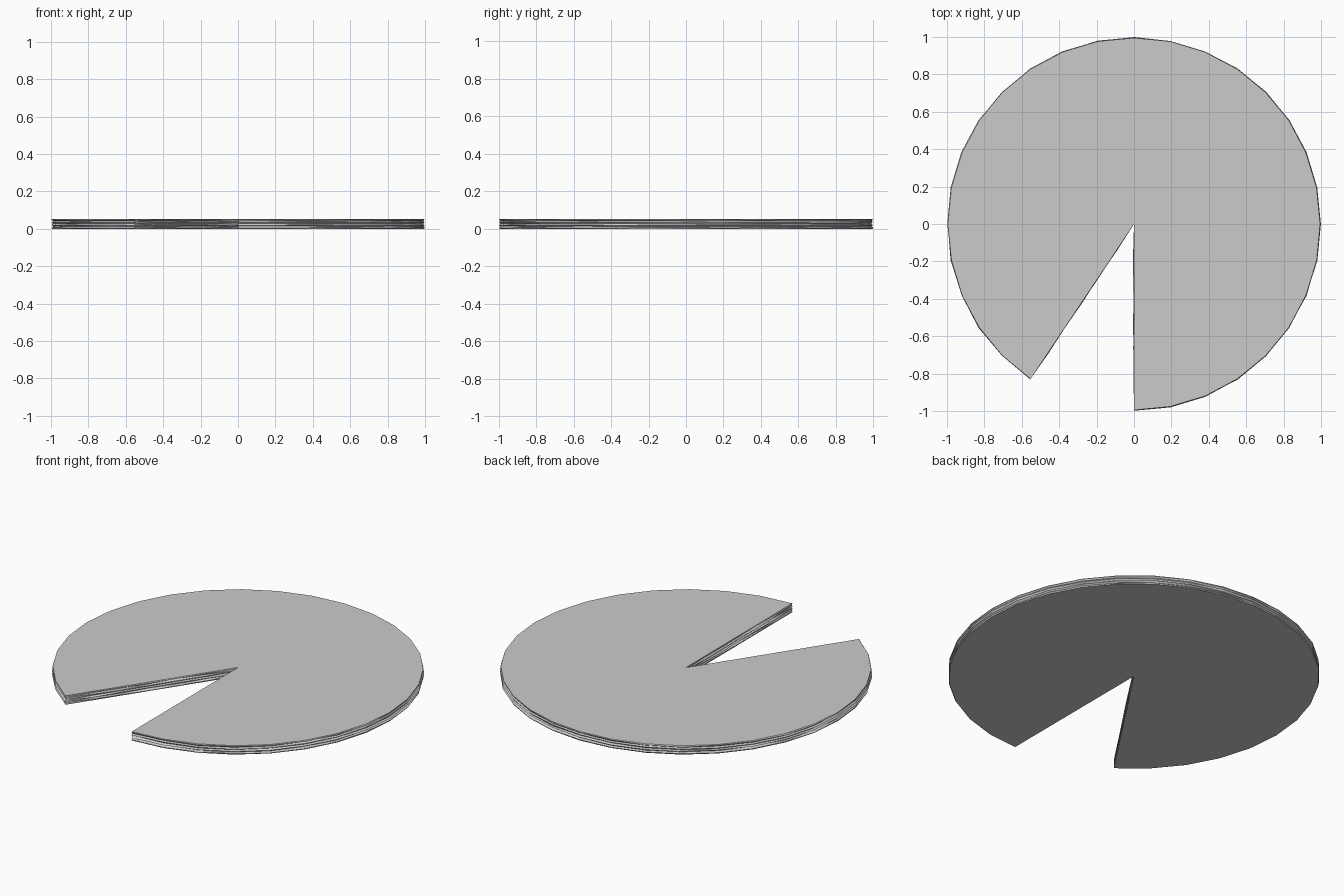
import bpy, bmesh, math, random
from mathutils import Vector

if "Cube" in bpy.data.objects:
    bpy.data.objects.remove(bpy.data.objects["Cube"])

random.seed(4)
SIDES, GAP, HEIGHT = 32, 3, 0.053
LEVELS = [0, 0.12, 0.25, 0.38, 0.5, 0.64, 0.78, 0.9, 1]
STEP = 2 * math.pi / SIDES
WALL_CUTS = 6

# Outline of the disc with a wedge removed: (point, outward normal)
arc = []
for i in range(SIDES - GAP + 1):
    a = -math.pi / 2 + i * STEP
    d = Vector((math.cos(a), math.sin(a), 0))
    arc.append((d * 0.995, d))
first, last = arc[0][0], arc[-1][0]
n_first = Vector((first.y, -first.x, 0)).normalized()
n_last = Vector((-last.y, last.x, 0)).normalized()
outline = list(arc)
for i in range(1, WALL_CUTS):
    outline.append((last * (1 - i / WALL_CUTS), n_last))
outline.append((Vector((0, 0, 0)), Vector((0, 0, 0))))
for i in range(1, WALL_CUTS):
    outline.append((first * (i / WALL_CUTS), n_first))

# Stacked rings with a slightly rough, layered rim
bm = bmesh.new()
rings = []
for k, level in enumerate(LEVELS):
    inner = 0 < k < len(LEVELS) - 1
    ring = []
    for p, n in outline:
        off = (0.004 if k % 2 else -0.004) + random.uniform(-0.004, 0.001) if inner else 0
        dz = random.uniform(-0.002, 0.002) if inner else 0
        ring.append(bm.verts.new(p + n * off + Vector((0, 0, level * HEIGHT + dz))))
    rings.append(ring)
count = len(outline)
for lower, upper in zip(rings, rings[1:]):
    for i in range(count):
        j = (i + 1) % count
        bm.faces.new((lower[i], lower[j], upper[j], upper[i]))
bm.faces.new(rings[-1])
bm.faces.new(rings[0][::-1])
bmesh.ops.recalc_face_normals(bm, faces=bm.faces)
bmesh.ops.triangulate(bm, faces=bm.faces)

mesh = bpy.data.meshes.new("notched_disc")
bm.to_mesh(mesh)
bm.free()
disc = bpy.data.objects.new("notched_disc", mesh)
bpy.context.collection.objects.link(disc)
